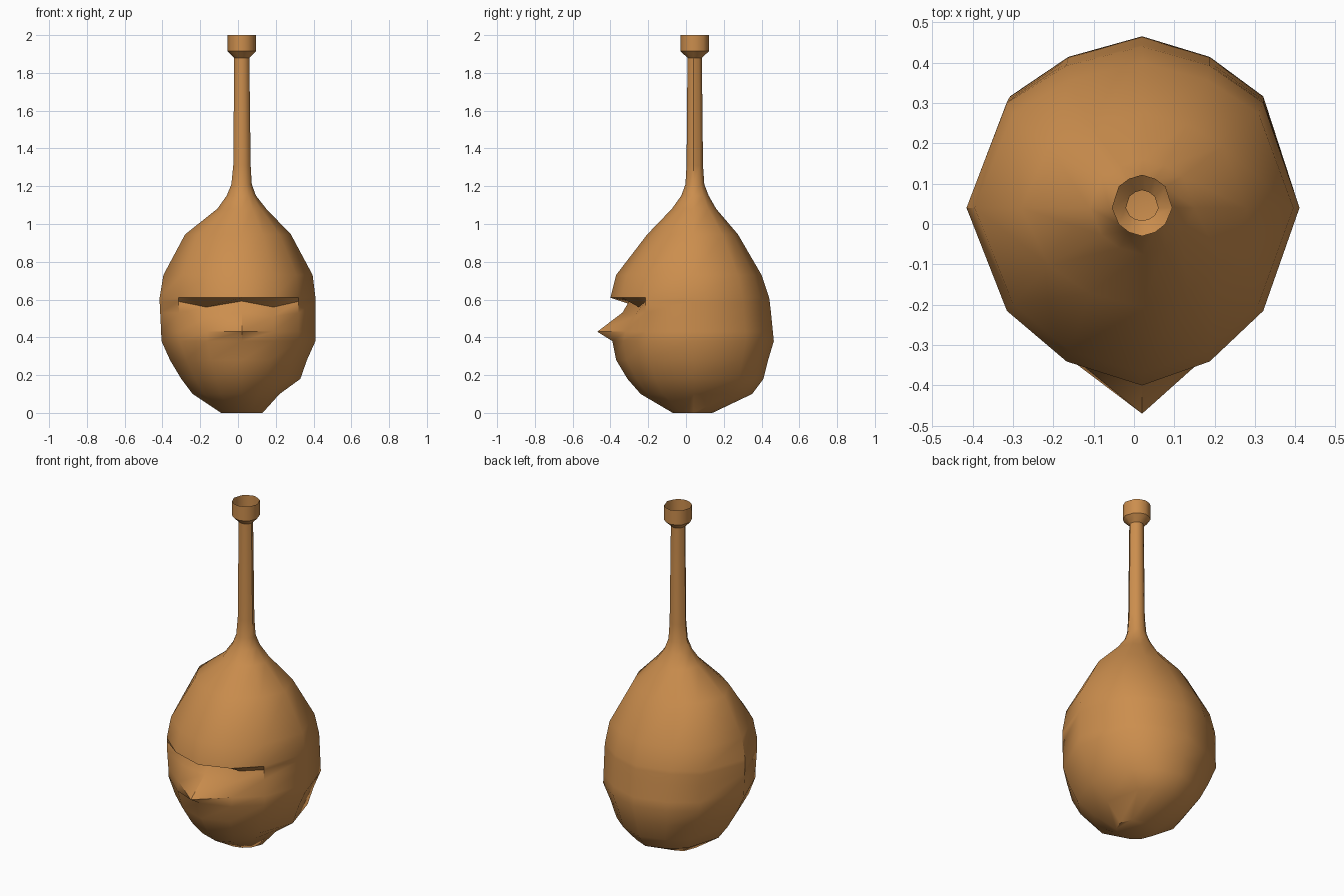
import bpy, bmesh

CX, CY = 0.02, 0.04

# Each ring: height, left x, right x, front y, back y
RINGS = [
    (0.00, -0.09, 0.13, -0.07, 0.14),
    (0.10, -0.24, 0.22, -0.24, 0.35),
    (0.18, -0.30, 0.33, -0.31, 0.41),
    (0.28, -0.36, 0.365, -0.37, 0.435),
    (0.38, -0.405, 0.41, -0.39, 0.465),
    (0.43, -0.407, 0.41, -0.39, 0.46),
    (0.53, -0.412, 0.41, -0.40, 0.45),
    (0.59, -0.415, 0.41, -0.40, 0.443),
    (0.61, -0.415, 0.41, -0.40, 0.44),
    (0.73, -0.395, 0.395, -0.37, 0.40),
    (0.945, -0.28, 0.28, -0.205, 0.275),
    (1.08, -0.11, 0.15, -0.075, 0.16),
    (1.15, -0.06, 0.095, -0.025, 0.12),
    (1.21, -0.035, 0.073, -0.003, 0.097),
    (1.31, -0.025, 0.067, 0.003, 0.09),
    (1.88, -0.02, 0.06, 0.008, 0.084),
    (1.915, -0.055, 0.095, -0.03, 0.122),
    (2.00, -0.055, 0.095, -0.03, 0.122),
]

# Twelve columns, from the front round to the right, back and left
RIGHT = [(0.43, -0.865), (0.77, -0.58), (1, 0), (0.77, 0.65), (0.43, 0.88)]
COLUMNS = [(0, -1)] + RIGHT + [(0, 1)] + [(-x, y) for x, y in reversed(RIGHT)]

# Mouth: ring -> (centre y, centre z, corner y, corner z)
MOUTH = {
    5: (-0.47, 0.43, -0.32, 0.43),
    6: (-0.337, 0.53, -0.275, 0.51),
    7: (-0.30, 0.592, -0.25, 0.56),
}

clay = bpy.data.materials.new("warm_clay")
clay.diffuse_color = (0.60, 0.27, 0.075, 1)


def ring_point(r, c):
    z, left, right, front, back = RINGS[r]
    u, v = COLUMNS[c]
    x = CX + u * (right - CX if u > 0 else CX - left)
    y = CY + v * (back - CY if v > 0 else CY - front)
    if r in MOUTH and c == 0:
        y, z = MOUTH[r][:2]
    elif r in MOUTH and c in (1, 11):
        y, z = MOUTH[r][2:]
    return x, y, z


def loft(name, first, last, closed_base):
    bm = bmesh.new()
    n = len(COLUMNS)
    rows = [[bm.verts.new(ring_point(r, c)) for c in range(n)]
            for r in range(first, last + 1)]
    for a, b in zip(rows, rows[1:]):
        for c in range(n):
            d = (c + 1) % n
            bm.faces.new((a[c], a[d], b[d], b[c]))
    if closed_base:
        bm.faces.new(rows[0][::-1])
    mesh = bpy.data.meshes.new(name)
    bm.to_mesh(mesh)
    bm.free()
    mesh.materials.append(clay)
    obj = bpy.data.objects.new(name, mesh)
    bpy.context.collection.objects.link(obj)
    bpy.ops.object.select_all(action='DESELECT')
    obj.select_set(True)
    bpy.context.view_layer.objects.active = obj
    bpy.ops.object.shade_smooth_by_angle(angle=0.72)
    return obj


# Rounded body with the mouth, running up into the slender neck
loft("body_and_neck", 0, 15, True)
# Flared open cup on top of the neck
loft("rim", 15, 17, False)
